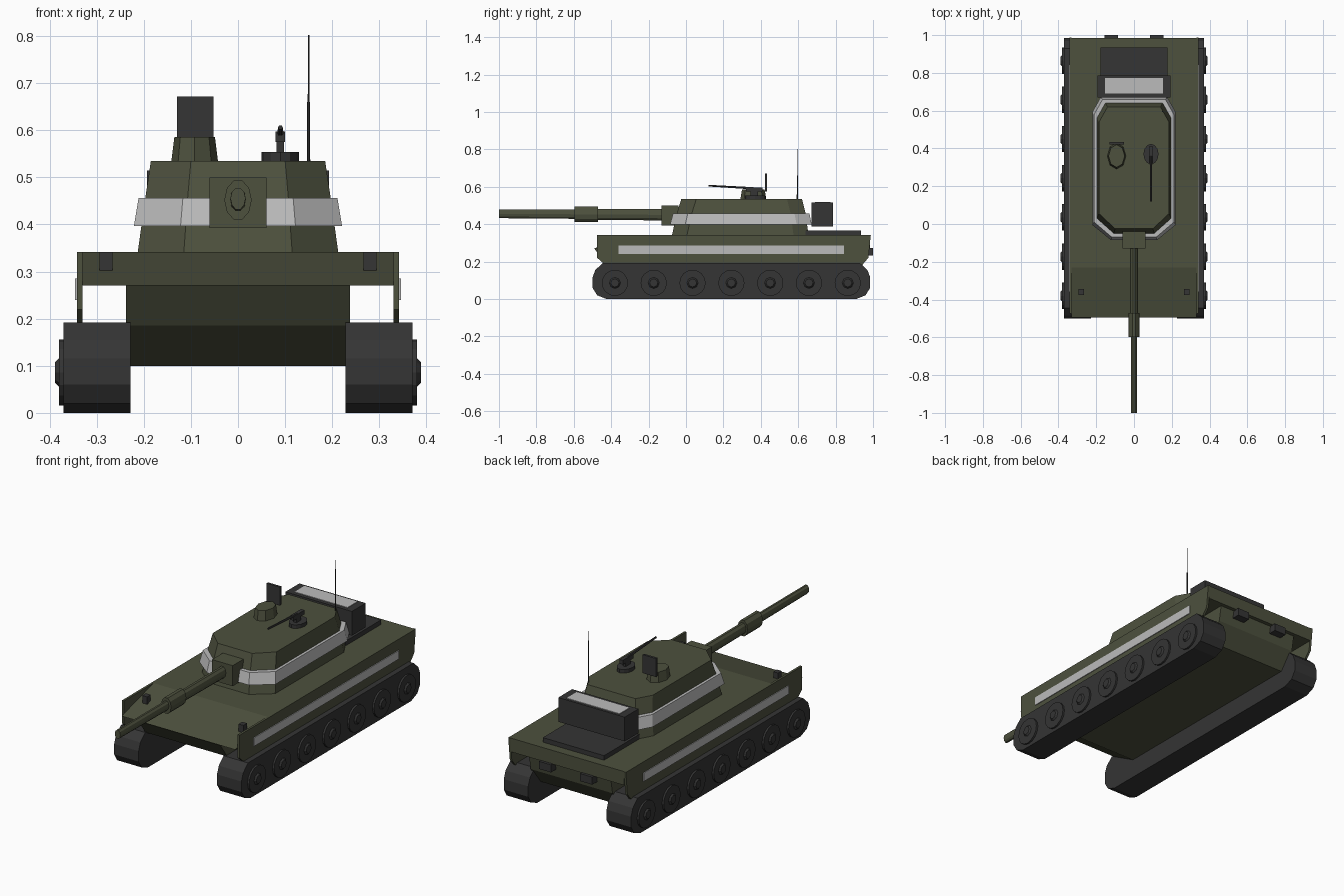
import bpy, bmesh, math
from mathutils import Matrix, Vector

if "Cube" in bpy.data.objects:
    bpy.data.objects.remove(bpy.data.objects["Cube"])


def material(name, rgb):
    m = bpy.data.materials.new(name)
    m.diffuse_color = (*rgb, 1)
    m.use_nodes = True
    m.node_tree.nodes["Principled BSDF"].inputs["Base Color"].default_value = m.diffuse_color
    return m


OLIVE = material("olive", (0.075, 0.082, 0.048))
DARK = material("dark_grey", (0.035, 0.035, 0.035))
WHITE = material("white", (0.5, 0.5, 0.5))


def finish(name, bm, mat):
    bmesh.ops.recalc_face_normals(bm, faces=bm.faces)
    me = bpy.data.meshes.new(name)
    bm.to_mesh(me)
    bm.free()
    me.materials.append(mat)
    ob = bpy.data.objects.new(name, me)
    bpy.context.collection.objects.link(ob)
    return ob


def loft(name, rings, mat):
    """Skin a list of equal-length rings and cap both ends."""
    bm = bmesh.new()
    vs = [[bm.verts.new(p) for p in r] for r in rings]
    n = len(vs[0])
    for a, b in zip(vs, vs[1:]):
        for i in range(n):
            j = (i + 1) % n
            bm.faces.new((a[i], a[j], b[j], b[i]))
    bm.faces.new(vs[0])
    bm.faces.new(vs[-1])
    return finish(name, bm, mat)


def side_profile(name, yz, x0, x1, mat):
    return loft(name, [[(x, y, z) for y, z in yz] for x in (x0, x1)], mat)


def box(name, x0, x1, y0, y1, z0, z1, mat):
    return side_profile(name, [(y0, z0), (y1, z0), (y1, z1), (y0, z1)], x0, x1, mat)


def tube(name, p0, p1, r0, r1, mat, sides=8, stretch=1.0):
    """Tapered prism; stretch scales the cross-section along its second axis."""
    p0, p1 = Vector(p0), Vector(p1)
    d = (p1 - p0).normalized()
    u = Vector((0, 1, 0)) if abs(d.x) > 0.9 else Vector((1, 0, 0))
    v = d.cross(u).normalized()
    ang = [2 * math.pi * i / sides for i in range(sides)]
    return loft(name, [[p + u * r * math.cos(a) + v * r * stretch * math.sin(a) for a in ang]
                       for p, r in ((p0, r0), (p1, r1))], mat)


def octagon(w, yf, yr, cf, z):
    """Turret outline: half width, front y, rear y, front half width, height."""
    right = [(cf, yf), (w, yf + 0.08), (w, yr - 0.08), (w - 0.045, yr)]
    return [(x, y, z) for x, y in right] + [(-x, y, z) for x, y in reversed(right)]


# Hull: wide upper body with sloped glacis, narrow lower tub
side_profile("upper_hull", [(-0.495, 0.27), (0.985, 0.27), (0.985, 0.342), (-0.23, 0.342)],
             -0.33, 0.33, OLIVE)
side_profile("lower_hull", [(-0.49, 0.27), (-0.43, 0.185), (-0.28, 0.10), (0.88, 0.10),
                            (0.95, 0.19), (0.965, 0.27)], -0.238, 0.238, OLIVE)

track = [(-0.5, 0.06), (-0.475, 0.02), (-0.425, 0.0)]
track_top = [(-0.445, 0.192), (-0.485, 0.155), (-0.5, 0.115)]
MID = 0.2425
track_yz = (track + [(2 * MID - y, z) for y, z in reversed(track)]
            + [(2 * MID - y, z) for y, z in reversed(track_top)] + track_top)

for s, side in ((-1, "left"), (1, "right")):
    # Running gear
    side_profile(f"track_{side}", track_yz, s * 0.228, s * 0.37, DARK)
    for i in range(7):
        y = -0.38 + i * 0.2075
        tube(f"wheel_{side}_{i}", (s * 0.365, y, 0.086), (s * 0.38, y, 0.086),
             0.07, 0.07, DARK, 16)
        tube(f"hub_{side}_{i}", (s * 0.378, y, 0.086), (s * 0.388, y, 0.086),
             0.032, 0.022, DARK, 8)
    # Side skirt with painted stripe
    side_profile(f"skirt_{side}", [(-0.475, 0.342), (-0.475, 0.22), (-0.435, 0.185),
                                   (0.945, 0.185), (0.975, 0.22), (0.988, 0.342)],
                 s * 0.33, s * 0.342, OLIVE)
    box(f"skirt_stripe_{side}", s * 0.341, s * 0.346, -0.36, 0.845, 0.24, 0.285, WHITE)
    # Lamps
    box(f"headlight_{side}", s * 0.266, s * 0.294, -0.375, -0.345, 0.30, 0.342, DARK)
    box(f"tail_light_{side}", s * 0.085, s * 0.155, 0.95, 1.0, 0.232, 0.272, DARK)

# Turret with a raised white band
loft("turret", [octagon(0.213, -0.075, 0.655, 0.115, 0.34),
                octagon(0.197, -0.05, 0.64, 0.107, 0.455),
                octagon(0.185, -0.025, 0.62, 0.10, 0.535)], OLIVE)
loft("turret_band", [octagon(0.221, -0.085, 0.672, 0.122, 0.397),
                     octagon(0.211, -0.07, 0.66, 0.117, 0.456)], WHITE)

# Main gun
box("mantlet", -0.06, 0.06, -0.13, -0.04, 0.392, 0.5, OLIVE)
tube("barrel_rear", (0, -0.12, 0.45), (0, -0.48, 0.452), 0.021, 0.02, OLIVE, 10, 1.5)
tube("barrel_sleeve", (0, -0.47, 0.452), (0, -0.597, 0.452), 0.029, 0.029, OLIVE, 10, 1.5)
tube("barrel_front", (0, -0.59, 0.453), (0, -1.0, 0.455), 0.017, 0.016, OLIVE, 10, 1.5)

# Commander's cupola and open hatch
tube("cupola", (-0.092, 0.36, 0.53), (-0.092, 0.36, 0.586), 0.05, 0.043, OLIVE, 8, 1.4)
box("hatch", -0.129, -0.052, 0.422, 0.434, 0.575, 0.672, DARK)

# Roof machine gun
tube("gun_mount", (0.09, 0.37, 0.53), (0.09, 0.37, 0.554), 0.04, 0.04, DARK, 12, 1.35)
box("gun_post", 0.082, 0.098, 0.345, 0.385, 0.55, 0.59, DARK)
box("gun_body", 0.08, 0.10, 0.32, 0.41, 0.575, 0.597, DARK)
tube("gun_barrel", (0.09, 0.36, 0.592), (0.09, 0.12, 0.606), 0.007, 0.005, DARK, 6)

# Rear stowage box and engine cover
box("stowage_box", -0.193, 0.193, 0.67, 0.785, 0.388, 0.515, DARK)
box("stowage_panel", -0.154, 0.154, 0.69, 0.772, 0.513, 0.518, WHITE)
box("engine_cover", -0.178, 0.178, 0.64, 0.935, 0.338, 0.366, DARK)

# Antenna
tube("antenna_base", (0.15, 0.595, 0.50), (0.15, 0.595, 0.66), 0.0035, 0.003, DARK, 6)
tube("antenna_tip", (0.15, 0.595, 0.655), (0.15, 0.595, 0.802), 0.002, 0.0015, DARK, 6)
